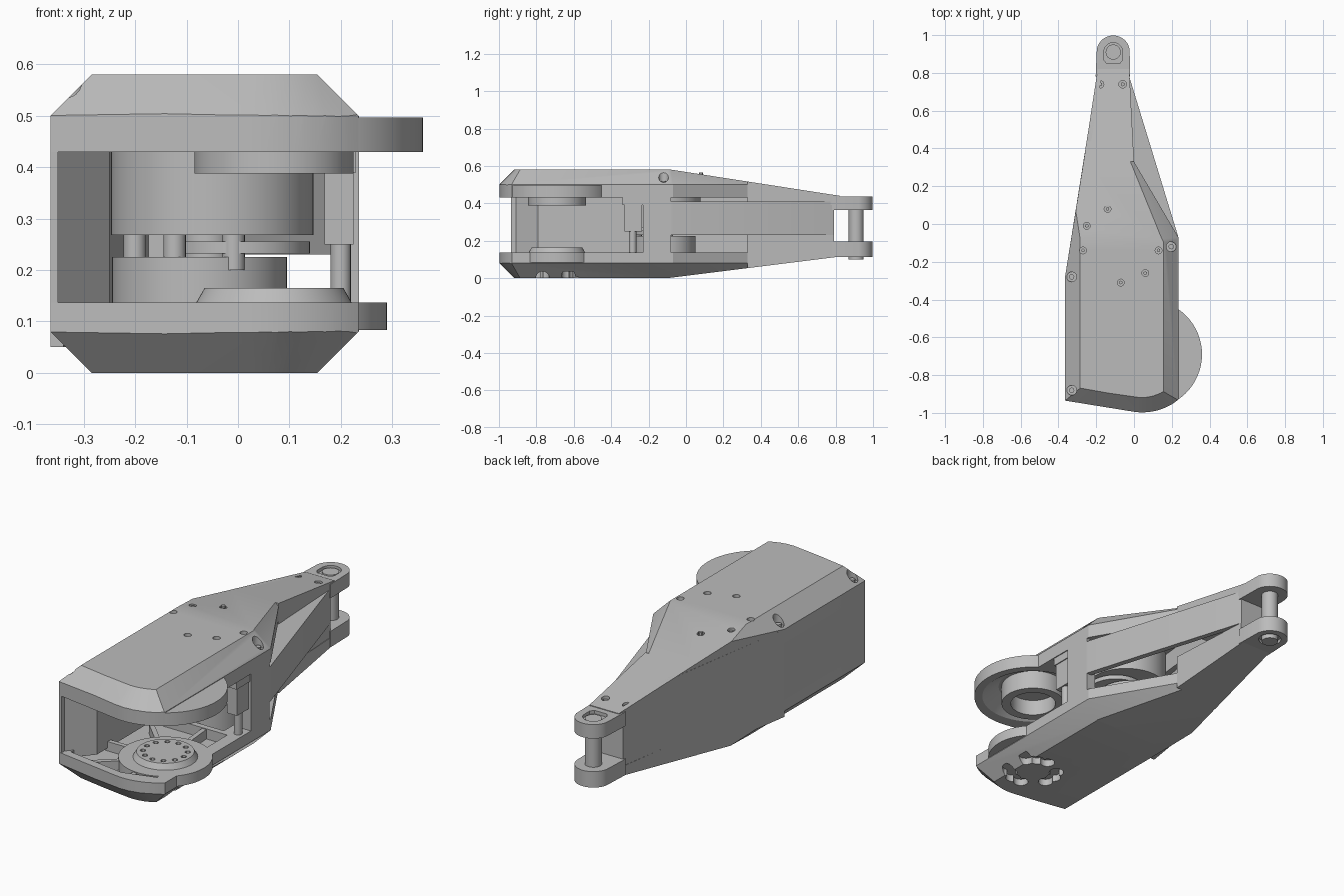
import bpy, bmesh, math
from mathutils import Vector

if "Cube" in bpy.data.objects:
    bpy.data.objects.remove(bpy.data.objects["Cube"])

GREY = (0.5, 0.5, 0.5, 1)
mat = bpy.data.materials.new("plain grey")
mat.use_nodes = True
mat.diffuse_color = GREY
for node in mat.node_tree.nodes:
    if node.type == "BSDF_PRINCIPLED":
        node.inputs["Base Color"].default_value = GREY

HUB = Vector((0.07, -0.69))
MOTOR = Vector((-0.06, -0.12))
PIN = Vector((-0.11, 0.91))


def arc(c, r0, r1, a0, a1, n):
    """Points on an arc whose radius may drift from r0 to r1."""
    out = []
    for i in range(n + 1):
        t = i / n
        a = math.radians(a0 + (a1 - a0) * t)
        r = r0 + (r1 - r0) * t
        out.append((c[0] + r * math.cos(a), c[1] + r * math.sin(a)))
    return out


def finish(name, bm):
    bmesh.ops.recalc_face_normals(bm, faces=bm.faces)
    me = bpy.data.meshes.new(name)
    bm.to_mesh(me)
    bm.free()
    me.materials.append(mat)
    ob = bpy.data.objects.new(name, me)
    bpy.context.collection.objects.link(ob)
    return ob


def prism(name, pts, z0, z1, planes=()):
    """Extruded outline, trimmed by planes given as (point, outward normal)."""
    bm = bmesh.new()
    face = bm.faces.new([bm.verts.new((x, y, z0)) for x, y in pts])
    ext = bmesh.ops.extrude_face_region(bm, geom=[face])["geom"]
    for v in ext:
        if isinstance(v, bmesh.types.BMVert):
            v.co.z = z1
    for co, no in planes:
        bmesh.ops.bisect_plane(bm, geom=bm.verts[:] + bm.edges[:] + bm.faces[:], dist=1e-5,
                               plane_co=co, plane_no=no, clear_outer=True)
        rim = [e for e in bm.edges if e.is_boundary]
        if rim:
            bmesh.ops.holes_fill(bm, edges=rim, sides=0)
    return finish(name, bm)


def cyl(name, c, r, z0, z1, r2=None, n=48):
    bm = bmesh.new()
    bmesh.ops.create_cone(bm, cap_ends=True, segments=n, radius1=r,
                          radius2=r if r2 is None else r2, depth=z1 - z0)
    bmesh.ops.translate(bm, verts=bm.verts, vec=(c[0], c[1], (z0 + z1) / 2))
    return finish(name, bm)


def rect(x0, x1, y0, y1):
    return [(x0, y0), (x1, y0), (x1, y1), (x0, y1)]


def cut(ob, cutters):
    """Subtract the cutters, then remove them."""
    for c in cutters:
        c.hide_render = True
        m = ob.modifiers.new("cut", "BOOLEAN")
        m.operation, m.solver, m.object = "DIFFERENCE", "EXACT", c
    dg = bpy.context.evaluated_depsgraph_get()
    dg.update()
    me = bpy.data.meshes.new_from_object(ob.evaluated_get(dg))
    ob.modifiers.clear()
    ob.data = me
    for c in cutters:
        bpy.data.objects.remove(c)


# Trimming planes: sloped tail, and 45 degree chamfers round the front block
def slopes(inset=0.0):
    return [((0, -0.08, 0.58 - inset), (0, 0.155, 1)),
            ((0, -0.10, inset), (0, 0.125, -1))]


def chamfers(diagonal=True):
    edges = [((-0.365, -0.5), (-1, 0)), ((0.235, -0.5), (1, 0)), ((-0.2, -0.965), (-0.175, -0.985))]
    if diagonal:
        edges.append(((0, 0.33), (0.862, 0.506)))
    for p in arc(HUB, 0.312, 0.293, -98, -60, 4):
        edges.append((p, (Vector(p) - HUB).normalized()))
    return [((x, y, z), (nx, ny, s)) for (x, y), (nx, ny) in edges for z, s in ((0.5, 1), (0.08, -1))]


front_outline = ([(-0.365, -0.935)] + arc(HUB, 0.312, 0.291, -103, -55.5, 10)
                 + [(0.235, -0.07), (0, 0.33), (-0.267, 0.33), (-0.365, -0.28)])
tail_outline = [(-0.267, 0.33), (0, 0.33), (-0.025, 0.82), (-0.192, 0.82)]
trim = slopes() + chamfers()

# Upper and lower shells
upper_shell = prism("upper_shell", front_outline, 0.43, 0.58, trim)
lower_shell = prism("lower_shell", front_outline, 0.0, 0.137, trim)
upper_tail = prism("upper_tail", tail_outline, 0.39, 0.58, slopes())
lower_tail = prism("lower_tail", tail_outline, 0.0, 0.16, slopes())

# Joint discs overhanging the side
upper_disc = cyl("upper_joint_disc", HUB, 0.29, 0.43, 0.497, n=64)
cyl("lower_joint_disc", HUB, 0.22, 0.083, 0.137, n=64)
cut(upper_disc, [cyl("recess", HUB, 0.265, 0.42, 0.485, r2=0.17)])

# Hollows and screw holes in the upper shell
pocket = [(-0.3, -0.3), (0.13, -0.3), (0.13, -0.06), (-0.02, 0.28), (-0.24, 0.28)]
cutters = [prism("pocket", pocket, 0.4, 0.53, slopes(0.03)),
           cyl("recess", HUB, 0.265, 0.42, 0.485, r2=0.17)]
lid_screws = [(-0.14, 0.08), (-0.25, -0.01), (-0.27, -0.14), (0.13, -0.14), (0.06, -0.26), (-0.07, -0.31)]
corner_screws = [(-0.33, -0.28), (-0.33, -0.88), (0.197, -0.12)]
for p in lid_screws:
    cutters.append(cyl("hole", p, 0.018, 0.545, 0.6, n=16))
for p in corner_screws:
    cutters.append(cyl("hole", p, 0.026, 0.505, 0.6, n=20))
cut(upper_shell, cutters)
for p in lid_screws:
    cyl("lid_screw", p, 0.010, 0.53, 0.565, n=6)
for p in corner_screws:
    cyl("corner_screw", p, 0.014, 0.49, 0.52, n=16)

tail_screws = [(-0.18, 0.74), (-0.06, 0.74)]
cut(upper_tail, [cyl("hole", p, 0.02, 0.435, 0.6, n=16) for p in tail_screws])
for p in tail_screws:
    cyl("tail_screw", p, 0.011, 0.42, 0.446, n=6)

# Hollows in the lower shell: rear cavity, floor pockets, and clustered slots below
floor = [(-0.32, -0.9), (0.0, -0.95), (0.17, -0.9), (0.17, -0.33), (-0.32, -0.33)]
cutters = [prism("pocket", pocket, 0.05, 0.2, slopes(0.03)),
           prism("floor_pocket", floor, 0.085, 0.2)]
for mid in (60, 170, 290):
    for p in arc(HUB, 0.115, 0.115, mid - 28, mid + 28, 2):
        cutters.append(cyl("slot", p, 0.036, -0.02, 0.035, n=16))
cut(lower_shell, cutters)

# Floor ribs running out from the hub
for a in (95, 135, 180, 222, 265):
    d = Vector((math.cos(math.radians(a)), math.sin(math.radians(a))))
    side = Vector((-d.y, d.x)) * 0.012
    end = HUB + d * (0.25 if a > 250 else 0.37)
    prism("floor_rib", [HUB - side, end - side, end + side, HUB + side], 0.07, 0.133)

# Lower hub with a ring of holes, upper hub collar
hub = cyl("lower_hub", HUB, 0.155, 0.13, 0.165, r2=0.135, n=64)
cut(hub, [cyl("hole", p, 0.013, 0.15, 0.2, n=12) for p in arc(HUB, 0.105, 0.105, 0, 330, 11)])
collar = cyl("upper_hub_collar", HUB, 0.155, 0.388, 0.49, n=64)
cut(collar, [cyl("bore", HUB, 0.11, 0.35, 0.47)])

# Side walls and pillars
prism("front_side_block", [(-0.365, -0.935), (-0.35, -0.935), (-0.35, -0.91), (-0.25, -0.79),
                           (-0.25, -0.25), (-0.365, -0.28)], 0.1, 0.47)
prism("closed_side_wall", [(-0.365, -0.28), (-0.34, -0.28), (-0.17, 0.79), (-0.195, 0.79)],
      0.05, 0.5, slopes())
prism("open_side_pillar", rect(0.185, 0.235, -0.23, -0.08), 0.08, 0.5)
prism("open_side_strip", [(0.235, -0.09), (0.235, -0.07), (-0.028, 0.79), (-0.055, 0.79), (0.21, -0.09)],
      0.23, 0.41)
prism("side_ledge", [(0.235, -0.07), (-0.028, 0.79), (-0.06, 0.79), (-0.03, 0.28), (0.13, -0.07)],
      0.392, 0.41)
prism("lower_tail_wall", [(0, 0.33), (-0.026, 0.79), (-0.05, 0.79), (-0.024, 0.33)], 0.07, 0.23, slopes())
prism("tail_end_wall", rect(-0.195, -0.028, 0.765, 0.79), 0.13, 0.42)

# Forked tip with pin
tip = [(-0.203, 0.78), (-0.02, 0.78)] + arc(PIN, 0.088, 0.088, 10, 170, 20)
upper_prong = prism("upper_prong", tip, 0.365, 0.437)
lower_prong = prism("lower_prong", tip, 0.113, 0.195)
cut(upper_prong, [prism("slot", [(-0.16, 0.87), (-0.145, 0.85), (-0.075, 0.85), (-0.06, 0.87)]
                        + arc(PIN, 0.05, 0.05, 0, 180, 12), 0.42, 0.5)])
cut(lower_prong, [cyl("bore", PIN, 0.055, 0.05, 0.13)])
cyl("tip_pin", PIN, 0.04, 0.10, 0.43, n=32)

# Drive unit between the shells
cyl("motor_body", MOTOR + Vector((0.01, 0)), 0.197, 0.268, 0.45, n=64)
cyl("motor_flange", MOTOR + Vector((0.06, -0.02)), 0.14, 0.232, 0.255)
cyl("motor_shaft", MOTOR, 0.05, 0.1, 0.28, n=32)
base = cyl("motor_base", MOTOR + Vector((-0.015, 0)), 0.17, 0.06, 0.225, n=64)
cut(base, [cyl("bore", MOTOR + Vector((-0.015, 0)), 0.13, 0.16, 0.3)])
for p in arc(MOTOR, 0.15, 0.15, 200, 290, 2):
    cyl("standoff", p, 0.022, 0.2, 0.28, n=20)

# Belt tensioner beside the pillar
prism("tensioner_block", rect(0.168, 0.225, -0.33, -0.235), 0.25, 0.39)
prism("tensioner_bracket", rect(0.168, 0.23, -0.34, -0.22), 0.39, 0.48)
cyl("tensioner_screw", (0.2, -0.285), 0.02, 0.12, 0.26, n=16)

# Smooth curved faces, keep edges sharp
bpy.ops.object.select_all(action="DESELECT")
for ob in bpy.context.scene.objects:
    if ob.type == "MESH":
        ob.select_set(True)
        bpy.context.view_layer.objects.active = ob
bpy.ops.object.shade_smooth_by_angle(angle=math.radians(30))
